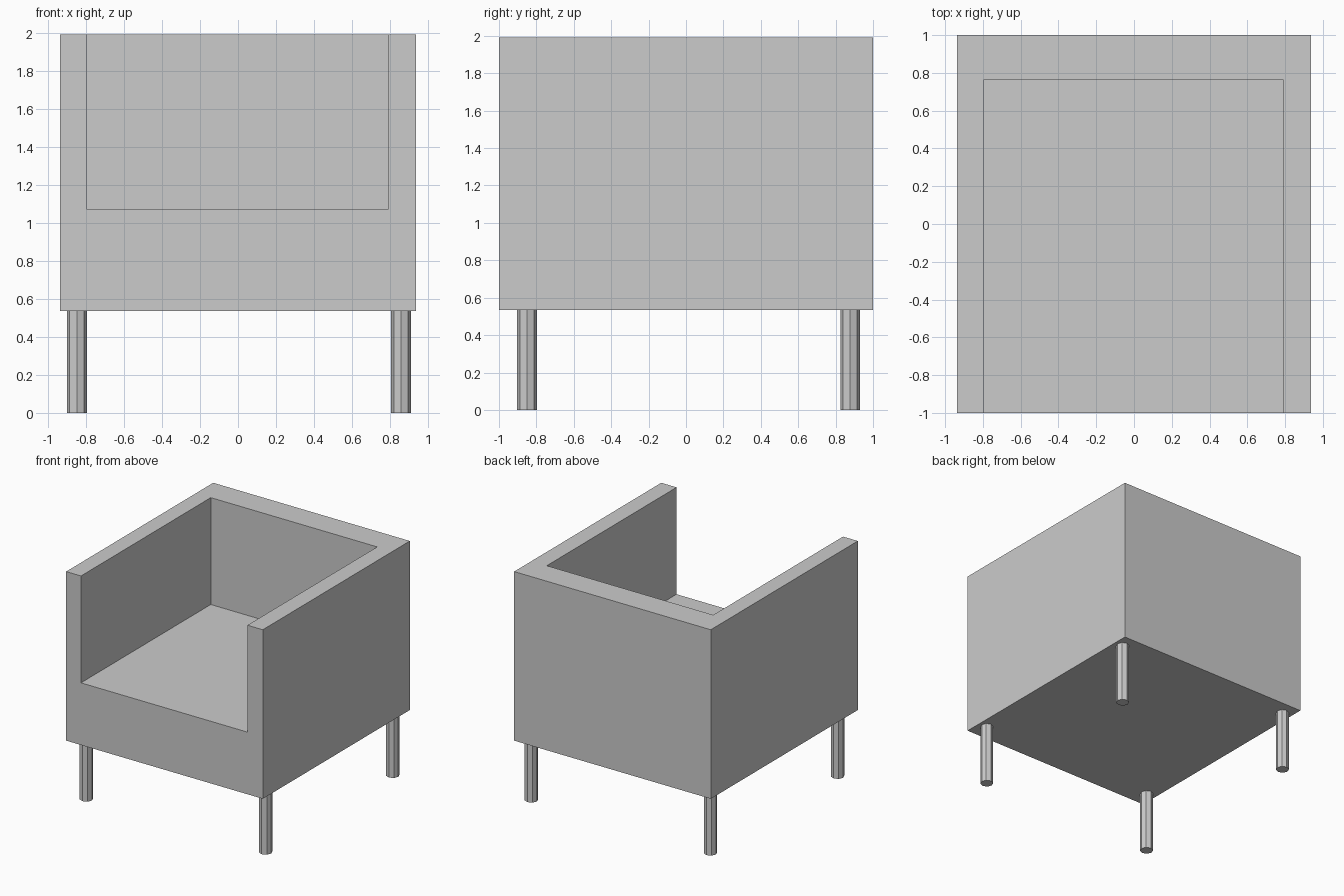
import bpy
import bmesh
import math

cube = bpy.data.objects.get("Cube")
if cube:
    bpy.data.objects.remove(cube, do_unlink=True)

grey = bpy.data.materials.new("light_grey")
grey.use_nodes = True
colour = (0.6, 0.6, 0.6, 1)
grey.diffuse_color = colour
grey.node_tree.nodes["Principled BSDF"].inputs["Base Color"].default_value = colour

BASE, SEAT, TOP = 0.535, 1.07, 1.99


def add_object(name, bm):
    bmesh.ops.recalc_face_normals(bm, faces=bm.faces)
    mesh = bpy.data.meshes.new(name)
    bm.to_mesh(mesh)
    bm.free()
    mesh.materials.append(grey)
    obj = bpy.data.objects.new(name, mesh)
    bpy.context.collection.objects.link(obj)
    return obj


def prism(bm, outline, low, high):
    """Extrude a plan outline between two heights."""
    face = bm.faces.new([bm.verts.new((x, y, low)) for x, y in outline])
    top = bmesh.ops.extrude_face_region(bm, geom=[face])["geom"]
    verts = [v for v in top if isinstance(v, bmesh.types.BMVert)]
    bmesh.ops.translate(bm, verts=verts, vec=(0, 0, high - low))


# Upholstered body: a solid block with the seat well cut out of it
W, D = 0.936, 1.0
LEFT, RIGHT, BACK = 0.79, -0.795, 0.765
bm = bmesh.new()
prism(bm, [(-W, -D), (W, -D), (W, D), (-W, D)], BASE, TOP)
body = add_object("armchair_body", bm)

bm = bmesh.new()
prism(bm, [(RIGHT, -D - 0.2), (LEFT, -D - 0.2), (LEFT, BACK), (RIGHT, BACK)],
      SEAT, TOP + 0.2)
cutter = add_object("seat_well_cutter", bm)
cutter.hide_render = True
cutter.hide_set(True)

cut = body.modifiers.new("seat_well", "BOOLEAN")
cut.operation = "DIFFERENCE"
cut.solver = "EXACT"
cut.object = cutter
bpy.context.view_layer.objects.active = body
bpy.ops.object.modifier_apply(modifier=cut.name)
bpy.data.objects.remove(cutter, do_unlink=True)

# Four faceted legs
SIDES, RADIUS = 8, 0.053
for depth, y in (("front", -0.85), ("back", 0.878)):
    for side, x in (("right", -0.848), ("left", 0.858)):
        ring = [(x + RADIUS * math.cos(math.tau * i / SIDES),
                 y + RADIUS * math.sin(math.tau * i / SIDES))
                for i in range(SIDES)]
        bm = bmesh.new()
        prism(bm, ring, 0, BASE)
        add_object(f"{depth}_{side}_leg", bm)
